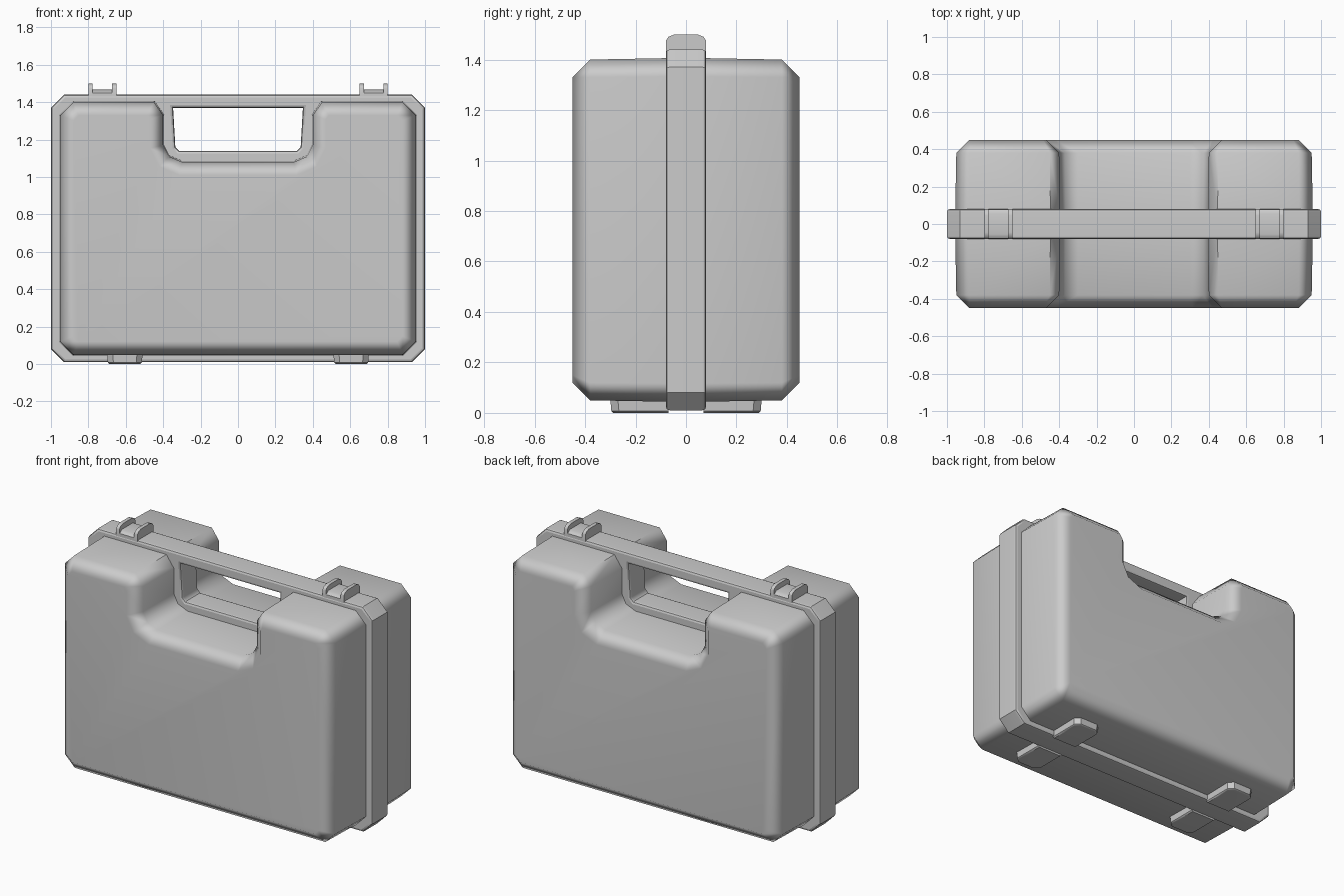
import bpy, bmesh, math

if "Cube" in bpy.data.objects:
    bpy.data.objects.remove(bpy.data.objects["Cube"])


def mirrored(half):
    """Right half of an outline (bottom to top) -> full counter-clockwise outline."""
    return half + [(-x, z) for x, z in reversed(half)]


def inset(poly, d):
    """Mitred inset of a counter-clockwise outline."""
    out, n = [], len(poly)
    for i, (x, z) in enumerate(poly):
        normals = []
        for a, b in ((poly[i - 1], (x, z)), ((x, z), poly[(i + 1) % n])):
            dx, dz = b[0] - a[0], b[1] - a[1]
            l = math.hypot(dx, dz)
            normals.append((-dz / l, dx / l))
        (ax, az), (bx, bz) = normals
        k = d / (1 + ax * bx + az * bz)
        out.append((x + (ax + bx) * k, z + (az + bz) * k))
    return out


def smooth(ob, angle):
    bpy.ops.object.select_all(action='DESELECT')
    ob.select_set(True)
    bpy.context.view_layer.objects.active = ob
    bpy.ops.object.shade_smooth_by_angle(angle=math.radians(angle))
    mod = ob.modifiers.new("weighted_normals", 'WEIGHTED_NORMAL')
    mod.keep_sharp = True


def loft(name, loops, cap_start=True, angle=50):
    """Skin a stack of equal-length vertex loops and cap the ends."""
    bm = bmesh.new()
    rings = [[bm.verts.new(p) for p in loop] for loop in loops]
    n = len(rings[0])
    for a, b in zip(rings, rings[1:]):
        for i in range(n):
            j = (i + 1) % n
            bm.faces.new((a[i], a[j], b[j], b[i]))
    if cap_start:
        bm.faces.new(rings[0])
    bm.faces.new(rings[-1])
    bmesh.ops.recalc_face_normals(bm, faces=bm.faces)
    me = bpy.data.meshes.new(name)
    bm.to_mesh(me)
    bm.free()
    ob = bpy.data.objects.new(name, me)
    bpy.context.collection.objects.link(ob)
    smooth(ob, angle)
    return ob


# Shell halves with hand notch and chamfered outer edge
shell = mirrored([(.88, .05), (.95, .12), (.95, 1.33), (.88, 1.40), (.45, 1.40),
                  (.40, 1.33), (.40, 1.17), (.37, 1.11), (.30, 1.08)])
for s, side in ((-1, "front"), (1, "back")):
    stack = [(inset(shell, -.006), .06), (shell, .38), (inset(shell, .07), .45)]
    loft(side + "_shell", [[(x, s * y, z) for x, z in ring] for ring, y in stack],
         cap_start=False)

# Central rim with the handle bar and hand opening
rim = mirrored([(.93, .01), (1.0, .08), (1.0, 1.37), (.93, 1.44)])
opening = mirrored([(.315, 1.14), (.335, 1.16), (.347, 1.37)])
curve = bpy.data.curves.new("rim_and_handle", 'CURVE')
curve.dimensions = '2D'
curve.fill_mode = 'BOTH'
curve.extrude = .065
curve.bevel_depth = .015
curve.bevel_resolution = 1
curve.offset = -.015
for outline in (rim, inset(shell, .03), opening):
    sp = curve.splines.new('POLY')
    sp.points.add(len(outline) - 1)
    for p, (x, z) in zip(sp.points, outline):
        p.co = (x, z, 0, 1)
    sp.use_cyclic_u = True
frame = bpy.data.objects.new("rim_and_handle", curve)
frame.rotation_euler.x = math.pi / 2
bpy.context.collection.objects.link(frame)
bpy.ops.object.select_all(action='DESELECT')
frame.select_set(True)
bpy.context.view_layer.objects.active = frame
bpy.ops.object.convert(target='MESH')
smooth(bpy.context.object, 40)

# Latches: a low saddle between two raised cheeks
cheek = [(-.08, 1.43), (.08, 1.43), (.08, 1.475), (.07, 1.49), (.045, 1.50),
         (-.045, 1.50), (-.07, 1.49), (-.08, 1.475)]
saddle = [(-.078, 1.43), (.078, 1.43), (.078, 1.45), (.055, 1.467),
          (-.055, 1.467), (-.078, 1.45)]
for s, side in ((-1, "left"), (1, "right")):
    for part, prof, x0, x1 in (("inner_cheek", cheek, .65, .673),
                               ("saddle", saddle, .673, .777),
                               ("outer_cheek", cheek, .777, .80)):
        loft(f"{side}_latch_{part}",
             [[(s * x, y, z) for y, z in prof] for x in (x0, x1)], angle=40)

# Feet under each half
for sx in (-1, 1):
    for sy in (-1, 1):
        loops = []
        for z, d in ((.055, 0), (.008, .004), (0, .012)):
            x0, x1, y0, y1 = .51 + d, .70 - d, .07, .30 - d
            loops.append([(sx * x, sy * y, z) for x, y in
                          ((x0, y0), (x1, y0), (x1, y1 - .03), (x1 - .03, y1),
                           (x0 + .03, y1), (x0, y1 - .03))])
        loft(("left" if sx < 0 else "right") + ("_front" if sy < 0 else "_back") + "_foot",
             loops, cap_start=False, angle=40)
